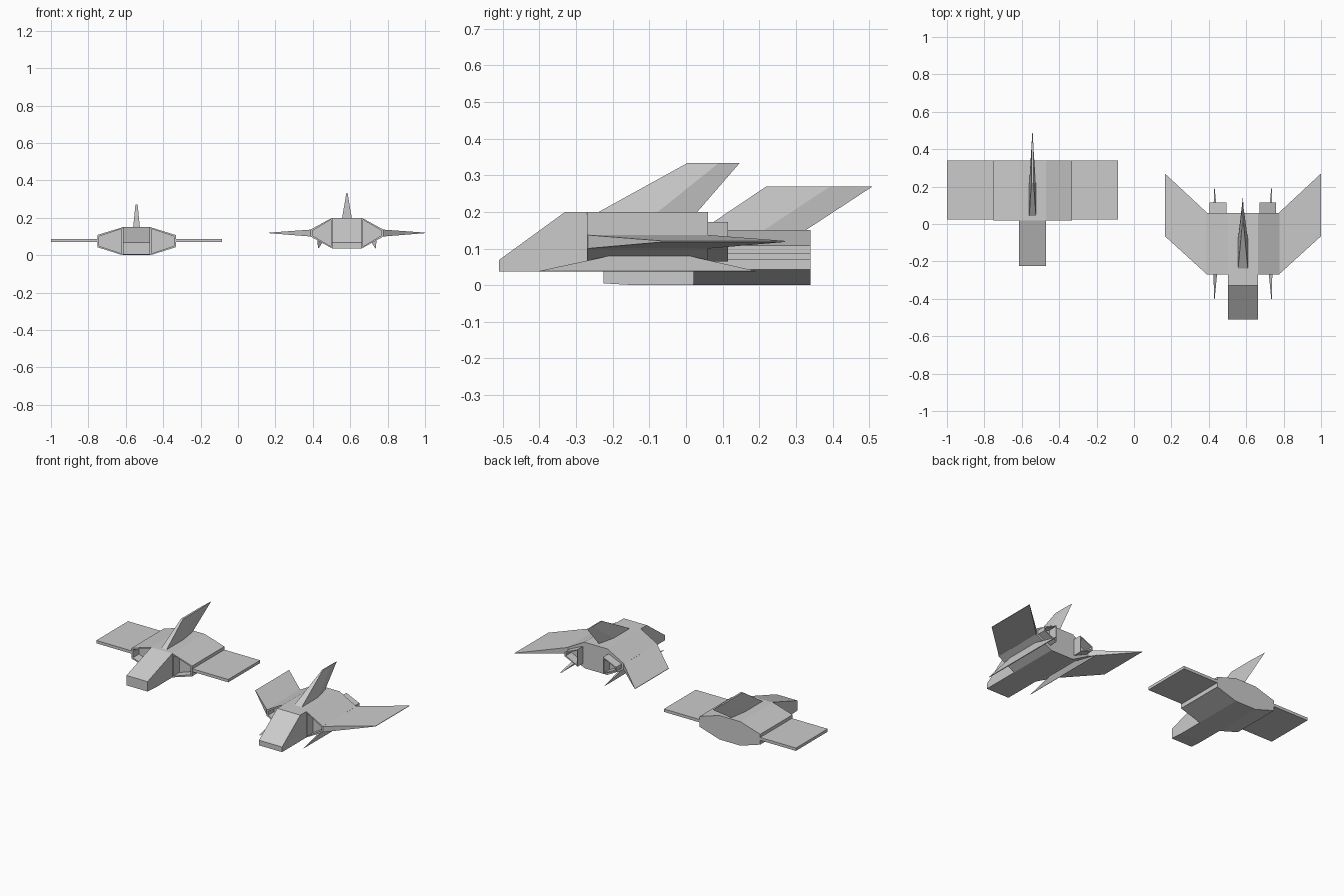
import bpy, bmesh
from mathutils import Vector

if "Cube" in bpy.data.objects:
    bpy.data.objects.remove(bpy.data.objects["Cube"])


def loft(name, cx, ring_a, ring_b, mirror=False, recess=None, rim=0.012, depth=0.06):
    """Solid between two matching rings; optionally hollow out cap 'a' or 'b'."""
    bm = bmesh.new()
    a = [bm.verts.new(p) for p in ring_a]
    b = [bm.verts.new(p) for p in ring_b]
    n = len(a)
    caps = {"a": bm.faces.new(a), "b": bm.faces.new(b[::-1])}
    for i in range(n):
        j = (i + 1) % n
        bm.faces.new((a[j], a[i], b[i], b[j]))
    bmesh.ops.recalc_face_normals(bm, faces=bm.faces[:])
    if recess:
        face = caps[recess]
        bmesh.ops.inset_individual(bm, faces=[face], thickness=rim)
        direction = -face.normal.copy()
        new = bmesh.ops.extrude_discrete_faces(bm, faces=[face])["faces"]
        bmesh.ops.translate(bm, verts=new[0].verts[:], vec=direction * depth)
    me = bpy.data.meshes.new(name)
    bm.to_mesh(me)
    bm.free()
    ob = bpy.data.objects.new(name, me)
    ob.location.x = cx
    bpy.context.collection.objects.link(ob)
    if mirror:
        ob.modifiers.new("mirror", "MIRROR")
    return ob


def slab(name, cx, side_profile, half_width):
    """Side profile of (y, z) points extruded across x."""
    return loft(name, cx, [(-half_width, y, z) for y, z in side_profile],
                [(half_width, y, z) for y, z in side_profile])


def pod(name, cx, section, y0, y1, recess, **kw):
    """Mirrored side pod from an (x, z) section, hollowed at one end."""
    return loft(name, cx, [(x, y0, z) for x, z in section],
                [(x, y1, z) for x, z in section], True, recess, **kw)


def tail_fin(name, cx, base, top, z0, z1, w0, w1):
    """Swept fin with a blunt front and a sharp trailing edge."""
    def ring(span, z, w):
        f, r = span
        m = f + 0.6 * (r - f)
        return [(-w, f, z), (w, f, z), (w, m, z), (0, r, z), (-w, m, z)]
    return loft(name, cx, ring(base, z0, w0), ring(top, z1, w1))


# Straight-wing jet
L = -0.5425
slab("left_jet_fuselage", L,
     [(-0.225, 0.005), (-0.14, 0), (0.34, 0), (0.34, 0.15), (0.02, 0.15), (-0.225, 0.067)], 0.073)
pod("left_jet_intakes", L, [(0.073, 0), (0.21, 0.043), (0.21, 0.108), (0.073, 0.15)],
    0.02, 0.34, "a")
loft("left_jet_wings", L,
     [(0.2, 0.025, 0.07), (0.2, 0.34, 0.07), (0.2, 0.34, 0.088), (0.2, 0.025, 0.088)],
     [(0.4575, 0.025, 0.07), (0.4575, 0.34, 0.07), (0.4575, 0.34, 0.088), (0.4575, 0.025, 0.088)],
     True)
tail_fin("left_jet_tail_fin", L, (0.04, 0.325), (0.22, 0.51), 0.149, 0.27, 0.018, 0.006)

# Swept-wing jet
R = 0.5825
slab("right_jet_fuselage", R,
     [(-0.51, 0.037), (0.06, 0.037), (0.06, 0.2), (-0.33, 0.2), (-0.51, 0.069)], 0.08)
pod("right_jet_intakes", R, [(0.08, 0.037), (0.195, 0.1), (0.195, 0.137), (0.08, 0.2)],
    -0.27, 0.06, "a")
pod("right_jet_nozzles", R, [(0.088, 0.065), (0.178, 0.106), (0.178, 0.132), (0.088, 0.172)],
    0.05, 0.115, "b", rim=0.01, depth=0.055)
loft("right_jet_wings", R,
     [(0.192, -0.27, 0.1), (0.192, 0.06, 0.1), (0.192, 0.06, 0.137), (0.192, -0.27, 0.137)],
     [(0.4175, -0.065, 0.118), (0.4175, 0.27, 0.118), (0.4175, 0.27, 0.121), (0.4175, -0.065, 0.121)],
     True)
tail_fin("right_jet_tail_fin", R, (-0.24, 0.03), (0.005, 0.147), 0.199, 0.334, 0.026, 0.003)

# Long thin fins under the swept-wing jet
loft("right_jet_belly_fins", R,
     [(0.132, -0.2, 0.068), (0.132, 0.0, 0.068), (0.158, 0.0, 0.082), (0.158, -0.2, 0.082)],
     [(0.151, -0.4, 0.037), (0.151, 0.19, 0.037), (0.155, 0.19, 0.039), (0.155, -0.4, 0.039)],
     True)
